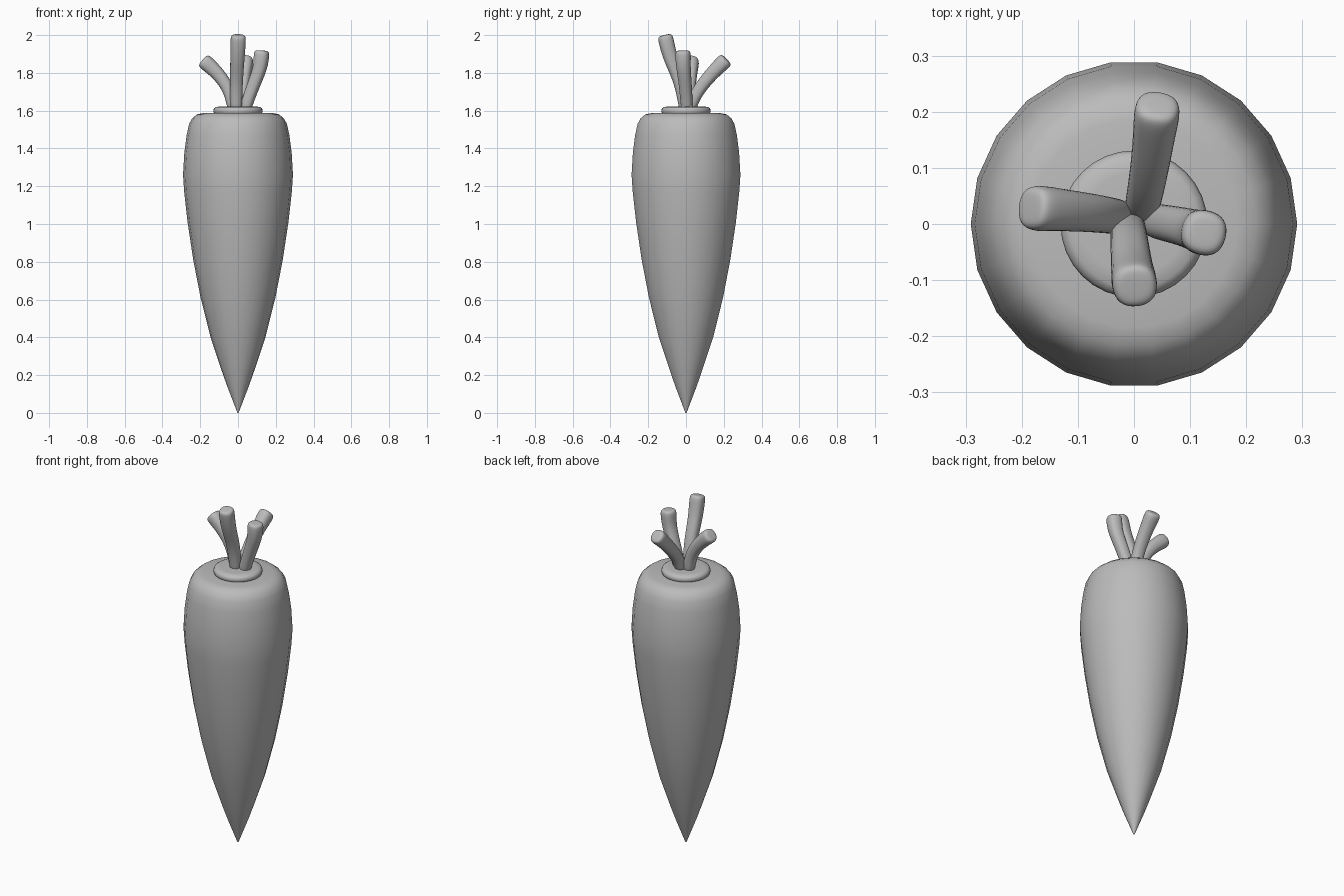
import bpy, bmesh, math
from mathutils import Vector

if "Cube" in bpy.data.objects:
    bpy.data.objects.remove(bpy.data.objects["Cube"])

mat = bpy.data.materials.new("plain grey")
mat.diffuse_color = (0.5, 0.5, 0.5, 1)
mat.use_nodes = True
mat.node_tree.nodes["Principled BSDF"].inputs["Base Color"].default_value = mat.diffuse_color


def finish(name, bm, angle=40):
    bmesh.ops.recalc_face_normals(bm, faces=bm.faces)
    me = bpy.data.meshes.new(name)
    bm.to_mesh(me)
    bm.free()
    ob = bpy.data.objects.new(name, me)
    bpy.context.collection.objects.link(ob)
    me.materials.append(mat)
    bpy.ops.object.select_all(action='DESELECT')
    ob.select_set(True)
    bpy.context.view_layer.objects.active = ob
    bpy.ops.object.shade_smooth_by_angle(angle=math.radians(angle))
    return ob


def skin(bm, rings):
    for a, b in zip(rings, rings[1:]):
        n = len(a)
        for i in range(n):
            bm.faces.new((a[i], a[(i + 1) % n], b[(i + 1) % n], b[i]))
    bm.faces.new(rings[0][::-1])
    bm.faces.new(rings[-1])


def lathe(name, profile, n):
    bm = bmesh.new()
    rings = [[bm.verts.new((r * math.cos(math.tau * i / n), r * math.sin(math.tau * i / n), z))
              for i in range(n)] for r, z in profile]
    skin(bm, rings)
    return finish(name, bm, 60)


# Tapered root
lathe("root", [(0.003, 0), (0.055, 0.135), (0.085, 0.22), (0.145, 0.40), (0.198, 0.61),
               (0.237, 0.81), (0.267, 1.01), (0.285, 1.17), (0.291, 1.26), (0.284, 1.38),
               (0.272, 1.47), (0.259, 1.53), (0.242, 1.56), (0.218, 1.58),
               (0.185, 1.587), (0.08, 1.588)], 22)

# Rounded disc under the stems
lathe("crown_disc", [(0.115, 1.575), (0.127, 1.585), (0.131, 1.60), (0.127, 1.612),
                     (0.115, 1.62), (0.09, 1.622)], 32)


# Stems: rounded square section swept along a bent path, thicker at the tip
def stem(name, points, w0=0.031, w1=0.042):
    pts = [Vector(p) for p in points]
    lean = pts[-1] - pts[0]
    side = Vector((-lean.y, lean.x, 0)).normalized()
    last = len(pts) - 1
    bm = bmesh.new()
    rings = []

    def ring(c, t, w):
        nor = t.cross(side).normalized()
        k = 0.5
        square = [(1, -k), (1, k), (k, 1), (-k, 1), (-1, k), (-1, -k), (-k, -1), (k, -1)]
        rings.append([bm.verts.new(c + side * (x * w) + nor * (y * w)) for x, y in square])

    for i, p in enumerate(pts):
        t = (pts[min(i + 1, last)] - pts[max(i - 1, 0)]).normalized()
        w = w0 + (w1 - w0) * (i / last) ** 1.5
        if i < last:
            ring(p, t, w)
        else:
            ring(p - t * 0.016, t, w * 1.02)
            ring(p - t * 0.002, t, w * 0.85)
            ring(p + t * 0.001, t, w * 0.5)
    skin(bm, rings)
    ob = finish(name, bm, 180)
    sub = ob.modifiers.new("smooth", 'SUBSURF')
    sub.levels = sub.render_levels = 2


stem("stem_front", [(-0.01, -0.005, 1.59), (-0.01, -0.012, 1.66), (-0.008, -0.035, 1.77),
                    (-0.003, -0.085, 1.88), (0.002, -0.112, 2.0)])
stem("stem_right", [(0.035, 0.006, 1.59), (0.05, 0.003, 1.65), (0.09, -0.005, 1.755),
                    (0.12, -0.014, 1.83), (0.126, -0.016, 1.918)])
stem("stem_back", [(0.012, 0.02, 1.59), (0.017, 0.04, 1.67), (0.028, 0.10, 1.755),
                   (0.036, 0.16, 1.82), (0.043, 0.214, 1.872)])
stem("stem_left", [(-0.025, 0.012, 1.59), (-0.035, 0.014, 1.68), (-0.075, 0.02, 1.76),
                   (-0.13, 0.025, 1.82), (-0.186, 0.029, 1.868)])
